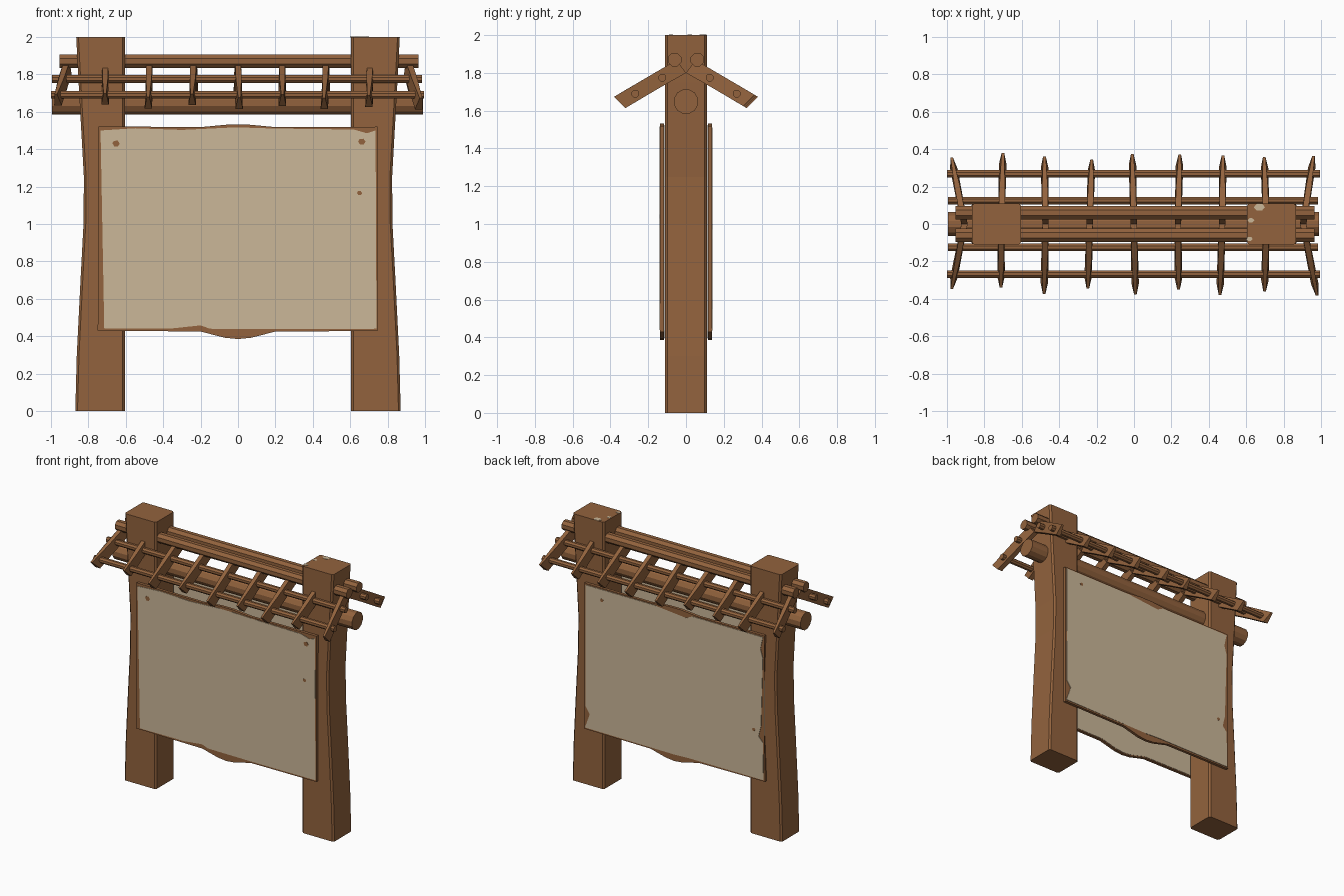
import bpy, bmesh, math, random
from mathutils import Vector

if "Cube" in bpy.data.objects:
    bpy.data.objects.remove(bpy.data.objects["Cube"])
random.seed(4)


def material(name, rgb):
    m = bpy.data.materials.new(name)
    m.diffuse_color = (*rgb, 1)
    m.use_nodes = True
    m.node_tree.nodes["Principled BSDF"].inputs["Base Color"].default_value = m.diffuse_color
    return m


WOOD = material("brown wood", (0.29, 0.124, 0.047))
CREAM = material("cream parchment", (0.60, 0.475, 0.315))


def finish(bm, name, mat, smooth=None):
    bmesh.ops.recalc_face_normals(bm, faces=bm.faces)
    me = bpy.data.meshes.new(name)
    bm.to_mesh(me)
    bm.free()
    me.materials.append(mat)
    ob = bpy.data.objects.new(name, me)
    bpy.context.collection.objects.link(ob)
    if smooth:
        bpy.context.view_layer.objects.active = ob
        ob.select_set(True)
        bpy.ops.object.shade_smooth_by_angle(angle=math.radians(smooth))
        ob.select_set(False)
    return ob


def loft(name, rings, mat):
    """Closed skin through rings of equal point count."""
    bm = bmesh.new()
    rows = [[bm.verts.new(p) for p in r] for r in rings]
    n = len(rows[0])
    for a, b in zip(rows, rows[1:]):
        for i in range(n):
            j = (i + 1) % n
            bm.faces.new((a[i], a[j], b[j], b[i]))
    caps = [bm.faces.new(rows[0]), bm.faces.new(rows[-1])]
    if n > 12:
        bmesh.ops.triangulate(bm, faces=caps)
    return finish(bm, name, mat)


def plate(name, outline, y0, y1, mat):
    return loft(name, [[(x, y, z) for x, z in outline] for y in (y0, y1)], mat)


def pole(name, x0, x1, y, z, r, sides):
    ring = [(y + r * math.cos(t), z + r * math.sin(t))
            for t in (2 * math.pi * (i + 0.5) / sides for i in range(sides))]
    ob = loft(name, [[(x, *p) for p in ring] for x in (x0, x1)], WOOD)
    return ob


# Posts: straight inner side, waisted outer side, slightly chamfered corners
for s, side in ((-1, "left"), (1, "right")):
    rings = []
    for z, out in ((0, .87), (.3, .862), (.7, .842), (1, .826), (1.25, .824),
                   (1.5, .838), (1.75, .852), (2, .865)):
        c, d, i = .012, .11, .605
        pts = [(i + c, -d), (out - c, -d), (out, -d + c), (out, d - c),
               (out - c, d), (i + c, d), (i, d - c), (i, -d + c)]
        rings.append([(s * x, y, z) for x, y in pts])
    loft(side + "_post", rings, WOOD)

# Pale chips on top of the right post
for x, y, r in ((.67, .09, .03), (.625, .02, .018), (.617, -.08, .018)):
    ring = [(x + r * math.cos(a), y + .7 * r * math.sin(a)) for a in (0, 1, 2, 3.2, 4.2, 5.2)]
    loft("post_top_chip", [[(*p, z) for p in ring] for z in (1.998, 2.002)], CREAM)

# Cross beam and roof poles
pole("cross_beam", -.995, .99, 0, 1.648, .066, 12)
for s in (-1, 1):
    pole("ridge_pole", -.955, .965, s * .06, 1.87, .038, 8)
    pole("upper_purlin", -.995, .985, s * .125, 1.775, .022, 8)
    pole("lower_purlin", -1, .995, s * .268, 1.69, .022, 8)

# Rafters: split, tapering sticks sloping down on both sides
for k in range(9):
    x = -.945 + .236 * k
    lean = -.055 if k == 0 else .055 if k == 8 else 0
    for s in (-1, 1):
        e = random.uniform(-.035, .015)
        tip = random.uniform(-.012, .012)
        prof = [(0, 1.80), (.15, 1.715), (.31 + e, 1.62 - .6 * e),
                (.37 + e, 1.68 - .6 * e), (.2, 1.78), (.05, 1.868)]
        widths = [.017, .019, .02, .007, .015, .016]
        rings = []
        for w in (-1, 1):
            rings.append([(x + lean * (y / .33 - .7) + tip * y / .33 + w * h, s * y, z)
                          for (y, z), h in zip(prof, widths)])
        loft("rafter", rings, WOOD)

# Board outline with a bulge at the middle of the top and bottom
board = [(-.75, .43), (-.2, .425), (-.07, .392), (0, .385), (.07, .392), (.2, .425),
         (.745, .428), (.747, 1.52), (.2, 1.518), (.05, 1.532), (-.05, 1.532),
         (-.2, 1.518), (-.745, 1.522), (-.725, 1.0)]
# Ragged parchment, front: torn wedge at the top, worn side edges
front = [(-.735, 1.50), (-.55, 1.512), (-.3, 1.503), (-.05, 1.515), (-.038, 1.42),
         (-.028, 1.3), (-.01, 1.27), (-.015, 1.19), (.025, 1.19), (.028, 1.3),
         (.043, 1.42), (.05, 1.515), (.21, 1.51), (.22, 1.49), (.24, 1.51),
         (.62, 1.505), (.69, 1.485), (.735, 1.5), (.738, 1.05), (.67, 1.03), (.66, 1.0),
         (.71, .98), (.705, .8), (.735, .7), (.74, .44), (.2, .438), (-.15, .44),
         (-.2, .458), (-.35, .442), (-.715, .44), (-.715, .48), (-.67, .53),
         (-.7, .55), (-.705, .62), (-.668, .92), (-.72, 1.04)]
# Back: small nicks only
back = [(-.735, 1.51), (-.15, 1.51), (-.1, 1.485), (.08, 1.48), (.16, 1.51), (.735, 1.51),
        (.735, 1.0), (.71, .97), (.735, .92), (.735, .6), (.7, .55), (.74, .44),
        (.2, .438), (.12, .455), (0, .435), (-.12, .44), (-.74, .44), (-.735, .72),
        (-.70, .76), (-.72, .84), (-.735, 1.35), (-.715, 1.42)]
inner = [(x * .985, .975 + (z - .975) * .985) for x, z in board]

for s, side, sheet in ((-1, "front", front), (1, "back", back)):
    plate(side + "_board", board, s * .116, s * .137, WOOD)
    plate(side + "_parchment", sheet, s * .136, s * .1405, CREAM)
    plate(side + "_inner_parchment", inner, s * .1175, s * .1135, CREAM)

# Worn brown spots on the parchment
for x, z, r, s in ((-.652, 1.43, .02, -1), (.662, 1.44, .02, -1), (.65, 1.165, .014, -1),
                   (.6, 1.43, .014, 1), (-.66, .8, .014, 1)):
    spot = [(x + r * math.cos(a), z + .9 * r * math.sin(a)) for a in (0, 1.1, 2.2, 3, 4.2, 5.2)]
    plate("worn_spot", spot, s * .139, s * .1415, WOOD)
